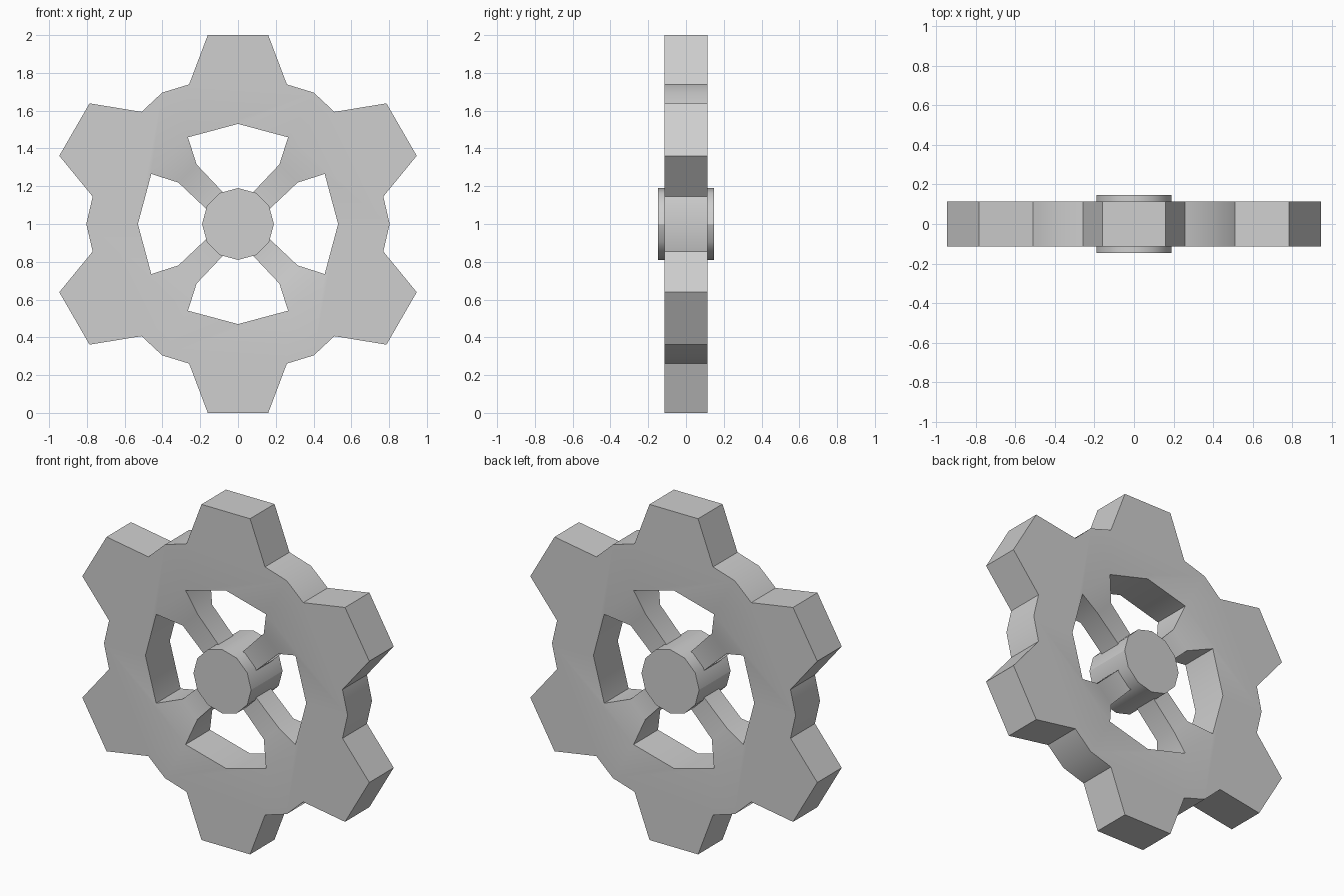
import bpy, bmesh
from math import cos, sin, radians, pi

if "Cube" in bpy.data.objects:
    bpy.data.objects.remove(bpy.data.objects["Cube"], do_unlink=True)

HALF = 0.115      # half thickness of the rim
SPOKE = 0.07      # half thickness of the spokes
CENTRE = 1.0      # height of the axle

grey = bpy.data.materials.new("light_grey")
grey.use_nodes = True
grey.diffuse_color = (0.62, 0.62, 0.62, 1)
grey.node_tree.nodes["Principled BSDF"].inputs["Base Color"].default_value = (0.62, 0.62, 0.62, 1)


def finish(bm, name):
    bmesh.ops.recalc_face_normals(bm, faces=bm.faces)
    mesh = bpy.data.meshes.new(name)
    bm.to_mesh(mesh)
    bm.free()
    obj = bpy.data.objects.new(name, mesh)
    obj.location.z = CENTRE
    mesh.materials.append(grey)
    bpy.context.collection.objects.link(obj)
    bpy.ops.object.select_all(action='DESELECT')
    obj.select_set(True)
    bpy.context.view_layer.objects.active = obj
    bpy.ops.object.shade_smooth_by_angle(angle=radians(30))
    return obj


def polar(bm, radius, degrees, depth=HALF):
    a = radians(degrees)
    return bm.verts.new((radius * cos(a), -depth, radius * sin(a)))


# Toothed wheel: front sheet of rim, teeth and recessed spokes
bm = bmesh.new()
inner = [polar(bm, 0.53, 30 * i) for i in range(12)]
valley = [polar(bm, 0.803, 60 * i) for i in range(6)]
for i in range(6):
    mid = 60 * i + 30
    root = [polar(bm, 0.783, mid + s * 19.3) for s in (-1, 1)]
    tip = [polar(bm, 1.0127, mid + s * 9.1) for s in (-1, 1)]
    bm.faces.new((root[0], tip[0], tip[1], root[1]))
    j = 2 * i
    bm.faces.new((inner[j], valley[i], root[0], root[1], valley[(i + 1) % 6],
                  inner[(j + 2) % 12], inner[j + 1]))

# Each spoke slopes down from the rim, then runs straight into the hub
for i in range(4):
    mid = 90 * i + 45
    outer = [inner[3 * i + 1], inner[3 * i + 2]]
    for radius, spread in ((0.384, 10.2), (0.165, 22)):
        end = [polar(bm, radius, mid + s * spread, SPOKE) for s in (-1, 1)]
        bm.faces.new((outer[0], outer[1], end[1], end[0]))
        outer = end

# Mirror the sheet to the back and wall up every open edge
rims = [tuple(e.verts) for e in bm.edges if e.is_boundary]
back = {v: bm.verts.new((v.co.x, -v.co.y, v.co.z)) for v in bm.verts[:]}
for face in bm.faces[:]:
    bm.faces.new([back[v] for v in reversed(face.verts)])
for a, b in rims:
    bm.faces.new((a, b, back[b], back[a]))
finish(bm, "toothed_wheel")

# Hub: twelve-sided cylinder along y
bm = bmesh.new()
rings = [[bm.verts.new((0.19 * cos(k * pi / 6), y, 0.19 * sin(k * pi / 6)))
          for k in range(12)] for y in (-0.148, 0.148)]
for ring in rings:
    bm.faces.new(ring)
for k in range(12):
    n = (k + 1) % 12
    bm.faces.new((rings[0][k], rings[0][n], rings[1][n], rings[1][k]))
# A slightly wider limit keeps the hub side smooth
hub = finish(bm, "hub")
bpy.ops.object.shade_smooth_by_angle(angle=radians(35))
